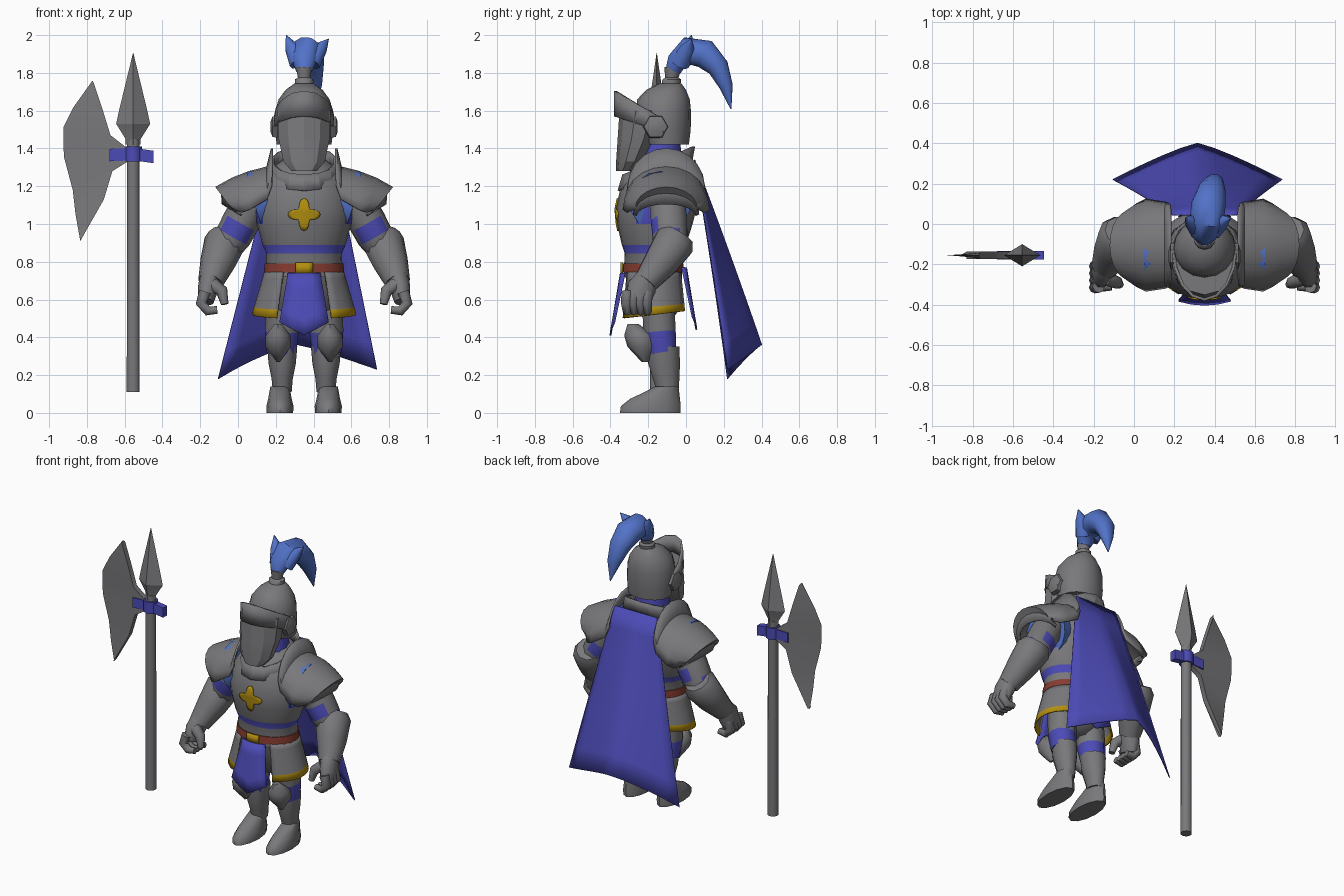
import bpy, bmesh
from math import sin, cos, pi, sqrt, radians
from mathutils import Vector

cube = bpy.data.objects.get("Cube")
if cube:
    bpy.data.objects.remove(cube, do_unlink=True)

KNIGHT = Vector((0.35, 0, 0))
POLE = Vector((-0.555, -0.155, 0))
COLOURS = {
    "steel": (0.19, 0.19, 0.2),
    "blue_cloth": (0.072, 0.07, 0.47),
    "plume_blue": (0.085, 0.17, 0.58),
    "gold": (0.44, 0.27, 0.005),
    "red_leather": (0.24, 0.045, 0.03),
}
MATS = {}
for key, rgb in COLOURS.items():
    m = bpy.data.materials.new(key)
    m.use_nodes = True
    m.diffuse_color = (*rgb, 1)
    m.node_tree.nodes["Principled BSDF"].inputs["Base Color"].default_value = (*rgb, 1)
    MATS[key] = m


def build(name, rings, colour="steel", wrap=True, cap=True, at=KNIGHT, side=1, thick=0, angle=50):
    """Skin rows of points; colour is a name or a rule on the face centre."""
    bm = bmesh.new()
    rows = [[bm.verts.new((p[0] * side, p[1], p[2])) for p in r] for r in rings]
    n = len(rows[0])
    for a, b in zip(rows, rows[1:]):
        for i in range(n if wrap else n - 1):
            j = (i + 1) % n
            bm.faces.new((a[i], a[j], b[j], b[i]))
    if wrap and cap:
        bm.faces.new(rows[0])
        bm.faces.new(rows[-1])
    bmesh.ops.remove_doubles(bm, verts=bm.verts, dist=0.0002)
    bmesh.ops.recalc_face_normals(bm, faces=bm.faces)
    names = list(COLOURS) if callable(colour) else [colour]
    if callable(colour):
        for f in bm.faces:
            f.material_index = names.index(colour(f.calc_center_median()))
    mesh = bpy.data.meshes.new(name)
    bm.to_mesh(mesh)
    bm.free()
    for k in names:
        mesh.materials.append(MATS[k])
    ob = bpy.data.objects.new(name, mesh)
    ob.location = at
    bpy.context.collection.objects.link(ob)
    bpy.ops.object.select_all(action="DESELECT")
    ob.select_set(True)
    bpy.context.view_layer.objects.active = ob
    bpy.ops.object.shade_smooth_by_angle(angle=radians(angle))
    if thick:
        s = ob.modifiers.new("thickness", "SOLIDIFY")
        s.thickness, s.offset = thick, 0


def stack(name, levels, x=0, n=20, **kw):
    """Horizontal ovals: each level is height, half width, front y, back y."""
    rings = []
    for z, rx, yf, yb in levels:
        rings.append([(x + rx * sin(2 * pi * i / n),
                       (yf + yb) / 2 - (yb - yf) / 2 * cos(2 * pi * i / n), z) for i in range(n)])
    build(name, rings, **kw)


def limb(name, pts, n=10, ref=(1, 0, 0), **kw):
    """Tube along a path: each point is x, y, z, radius and optional second radius."""
    rings, P = [], [Vector(p[:3]) for p in pts]
    for k, p in enumerate(pts):
        t = (P[min(k + 1, len(P) - 1)] - P[max(k - 1, 0)]).normalized()
        a = (Vector(ref) - t * t.dot(Vector(ref))).normalized()
        b = t.cross(a)
        rings.append([P[k] + a * p[3] * cos(2 * pi * i / n) + b * p[-1] * sin(2 * pi * i / n)
                      for i in range(n)])
    build(name, rings, **kw)


def sheet(name, f, nu, nv, thick=0.01, **kw):
    """Surface f(u, v) with u and v from 0 to 1."""
    rows = [[f(i / nu, j / nv) for i in range(nu + 1)] for j in range(nv + 1)]
    build(name, rows, wrap=False, thick=thick, **kw)


# Torso with the cloth showing below the breastplate and under the arms
TORSO = [(0.72, .205, -.33, -.02), (0.845, .2, -.325, -.02), (0.89, .22, -.34, 0), (1.0, .25, -.365, .035),
         (1.08, .26, -.372, .055), (1.2, .245, -.345, .065), (1.29, .18, -.29, .045), (1.35, .1, -.22, .0)]


def torso_colour(c):
    waist = .845 < c.z < .89
    armpit = abs(c.x) > .225 and .95 < c.z < 1.2
    return "blue_cloth" if waist or armpit else "steel"


stack("torso", TORSO, n=24, colour=torso_colour)


def chest_y(x, z):
    for a, b in zip(TORSO, TORSO[1:]):
        if a[0] <= z <= b[0]:
            t = (z - a[0]) / (b[0] - a[0])
            rx, yf, yb = (a[k] + (b[k] - a[k]) * t for k in (1, 2, 3))
            return (yf + yb) / 2 - (yb - yf) / 2 * sqrt(max(0, 1 - (x / rx) ** 2))


def emblem(u, v):
    a = 2 * pi * u
    r = v * (.042 + .044 * cos(2 * a) ** 2)
    x, z = r * cos(a), 1.05 + r * sin(a)
    return x, chest_y(x, z) - .003, z


sheet("chest_emblem", emblem, 32, 4, thick=.008, colour="gold")

# Belt, buckle, hips
stack("belt", [(.742, .212, -.337, -.012), (.792, .208, -.334, -.012)], n=24, colour="red_leather")
sheet("buckle", lambda u, v: ((u - .5) * .09, -.343 + .02 * (u - .5) ** 2, .735 + .062 * v), 4, 1,
      thick=.009, colour="gold")
stack("hips", [(.48, .08, -.2, -.09), (.55, .18, -.28, -.03), (.74, .2, -.325, -.02)])

# Skirt plates with gold hem, and cloth tabards front and back
for s, label in ((-1, "right"), (1, "left")):
    def skirt(u, v):
        a, t = .56 + u * (pi - 1.12), v ** 1.1
        return ((.207 + .065 * t) * sin(a), -.17 - (.165 + .025 * t) * cos(a),
                .745 - .225 * t - t * .022 * cos(a))

    sheet(label + "_skirt_plate", skirt, 10, 6, side=s,
          colour=lambda c: "gold" if c.z < .565 + .13 * (c.y + .17) else "steel")


def tabard(u, v):
    k = 2 * u - 1
    return k * (.085 + .045 * v), -.345 - .055 * v + .02 * k * k, .74 - v * (.26 + .07 * (1 - abs(k)))


sheet("front_tabard", tabard, 4, 4, colour="blue_cloth")
sheet("back_tabard", lambda u, v: (tabard(u, v)[0], -.345 - tabard(u, v)[1], tabard(u, v)[2] + .03),
      4, 4, colour="blue_cloth")

# Cape
def cape(u, v):
    k = 2 * u - 1
    low = .36 - (.155 - .025 * k) * abs(k) ** 1.3
    return (-.035 * v + k * (.16 + .26 * v), .045 + .375 * v - .02 * v * v - .18 * abs(k) ** 1.2 * v,
            1.34 * (1 - v) + low * v)


sheet("cape", cape, 10, 8, thick=.006, colour="blue_cloth")

# Neck and tilted collar
stack("neck", [(1.2, .13, -.28, 0), (1.42, .1, -.23, -.03)], n=12, colour="blue_cloth")


def collar(u, v):
    a = 2 * pi * u
    return ((.168 + .02 * v) * sin(a), -.145 - (.185 + .025 * v - .02 * (1 - cos(a)) * v) * cos(a),
            1.335 - .075 * cos(a) - .085 * v)


sheet("collar", collar, 14, 2, thick=.015, angle=20)

# Helmet: dome, face plate, brow, pivots
stack("helmet_dome", [(1.42, .145, -.22, .015), (1.5, .155, -.26, .025), (1.6, .153, -.265, .026),
                      (1.66, .135, -.258, .02), (1.71, .098, -.21, 0), (1.745, .05, -.14, -.025)], n=16)
stack("face_plate", [(1.28, .07, -.37, -.27), (1.33, .115, -.37, -.22), (1.45, .142, -.362, -.15),
                     (1.6, .148, -.352, -.1)], n=10, angle=25)


def brow(u, v):
    a = (u - .5) * pi
    c = cos(a)
    return ((.165 - .01 * v) * sin(a), -.12 - .255 * c, 1.485 + .085 * c + v * (.07 + .065 * c))


sheet("brow", brow, 8, 1, thick=.015, angle=20)
for s, label in ((-1, "right"), (1, "left")):
    limb(label + "_visor_pivot", [(.14, -.16, 1.515, .068), (.168, -.16, 1.515, .062), (.178, -.16, 1.515, .03)],
         n=6, ref=(0, 1, 0), side=s, angle=25)

# Plume in its socket
stack("plume_socket", [(1.73, .052, -.13, -.03), (1.765, .052, -.125, -.025), (1.775, .035, -.11, -.04),
                       (1.83, .045, -.115, -.02)], n=10)
limb("plume", [(0, -.068, 1.81, .043), (0, -.05, 1.86, .066, .055), (.01, .01, 1.915, .085, .078),
               (.02, .1, 1.9, .085, .08), (.035, .17, 1.83, .07, .06), (.05, .212, 1.73, .045, .038),
               (.06, .238, 1.61, .003)], n=10, colour="plume_blue")
for x, z in ((-.095, 2.0), (.13, 1.98)):
    limb("plume_tuft", [(x * .3, -.03, 1.85, .05), (x * .65, .01, 1.93, .04), (x, .03, z, .002)],
         n=8, colour="plume_blue")

# Paired limbs
for s, label in ((-1, "right_"), (1, "left_")):
    # Shoulder plate arching from front to back, with a raised inner flange
    arcs = [(.17, .2, 1.4, 1.2, 0), (.195, .21, 1.3, 1.13, 0), (.29, .225, 1.275, 1.075, 0),
            (.38, .205, 1.24, 1.06, .05), (.465, .165, 1.195, 1.08, .09), (.435, .175, 1.165, 1.055, .09),
            (.43, .155, 1.105, 1.045, .1)]
    rows = []
    for x, ry, top, low, lean in arcs:
        rows.append([(x - lean * (1 - sin(pi * i / 10)), -.105 - ry * cos(pi * i / 10),
                      low + (top - low) * sin(pi * i / 10)) for i in range(11)])
    build(label + "shoulder_plate", rows, wrap=False, side=s, thick=.012, angle=40)
    limb(label + "armhole_trim", [(.185, -.14, 1.14, .15), (.255, -.135, 1.12, .165)], n=16,
         ref=(0, 1, 0), side=s, colour="plume_blue")

    # Arm, forearm guard and gauntlet
    limb(label + "upper_arm", [(.25, -.1, 1.16, .1), (.335, -.09, 1.01, .1), (.375, -.085, .935, .097),
                               (.41, -.08, .88, .085)], side=s,
         colour=lambda c: "blue_cloth" if .94 < c.z < 1.0 else "steel")
    limb(label + "forearm", [(.41, -.035, .945, .085), (.418, -.06, .905, .112), (.455, -.13, .8, .096),
                             (.495, -.215, .69, .068)], side=s)
    limb(label + "palm", [(.492, -.205, .72, .06), (.508, -.235, .66, .055, .08), (.52, -.255, .59, .042, .068)],
         side=s)
    for k in range(4):
        y = -.31 + .035 * k
        limb(label + "finger", [(.525, y, .64, .032), (.545, y - .005, .58, .029), (.51, y, .54, .026),
                                (.46, y, .545, .02)], n=8, ref=(0, 1, 0), side=s)
    limb(label + "thumb", [(.485, -.27, .68, .038), (.435, -.29, .645, .032), (.42, -.3, .575, .02)],
         n=8, ref=(0, 1, 0), side=s)

    # Leg
    limb(label + "thigh", [(.11, -.15, .64, .09), (.118, -.14, .43, .09), (.12, -.125, .32, .078)], side=s,
         colour=lambda c: "blue_cloth" if c.z < .43 else "steel")
    stack(label + "greave", [(.34, .07, -.2, -.045), (.352, .08, -.205, -.035), (.26, .072, -.2, -.032),
                             (.18, .056, -.175, -.035), (.11, .05, -.155, -.04)], x=.116, n=12, side=s)
    stack(label + "boot", [(0, .07, -.35, -.03), (.035, .072, -.345, -.028), (.075, .062, -.295, -.032),
                           (.11, .056, -.22, -.036), (.14, .05, -.165, -.04)], x=.128, n=12, side=s)
    stack(label + "knee_guard", [(.47, .02, -.31, -.25), (.41, .066, -.327, -.17), (.35, .068, -.31, -.16),
                                 (.27, .008, -.235, -.2)], x=.137, n=8, side=s)

# Polearm: shaft, spear point, axe blade, cloth binding
stack("polearm_shaft", [(.11, .036, -.036, .036), (1.45, .034, -.034, .034)], n=10, at=POLE)
stack("spear_point", [(1.42, .04, -.036, .036), (1.45, .04, -.036, .036), (1.53, .09, -.055, .055),
                      (1.6, .075, -.045, .045), (1.905, .001, -.001, .001)], n=4, at=POLE, angle=20)
profile = [((-.215, 1.76), (-.21, 1.75)), ((-.315, 1.62), (-.16, 1.6)), ((-.37, 1.51), (-.12, 1.47)),
           ((-.37, 1.42), (-.03, 1.4)), ((-.365, 1.35), (-.03, 1.33)), ((-.32, 1.18), (-.11, 1.28)),
           ((-.305, 1.05), (-.155, 1.13)), ((-.28, .91), (-.275, .92))]
build("axe_blade", [[(o[0], 0, o[1]), (i[0], .018, i[1]), (i[0], -.018, i[1])] for o, i in profile], at=POLE)
build("binding_strap", [[(x, y * .022, z + h * .033) for y, h in ((-1, -1), (1, -1), (1, 1), (-1, 1))]
                        for x, z in ((-.125, 1.365), (0, 1.37), (.108, 1.355))], at=POLE, colour="blue_cloth")
stack("binding_sleeve", [(1.33, .046, -.046, .046), (1.41, .046, -.046, .046)], n=8, at=POLE,
      colour="blue_cloth")
